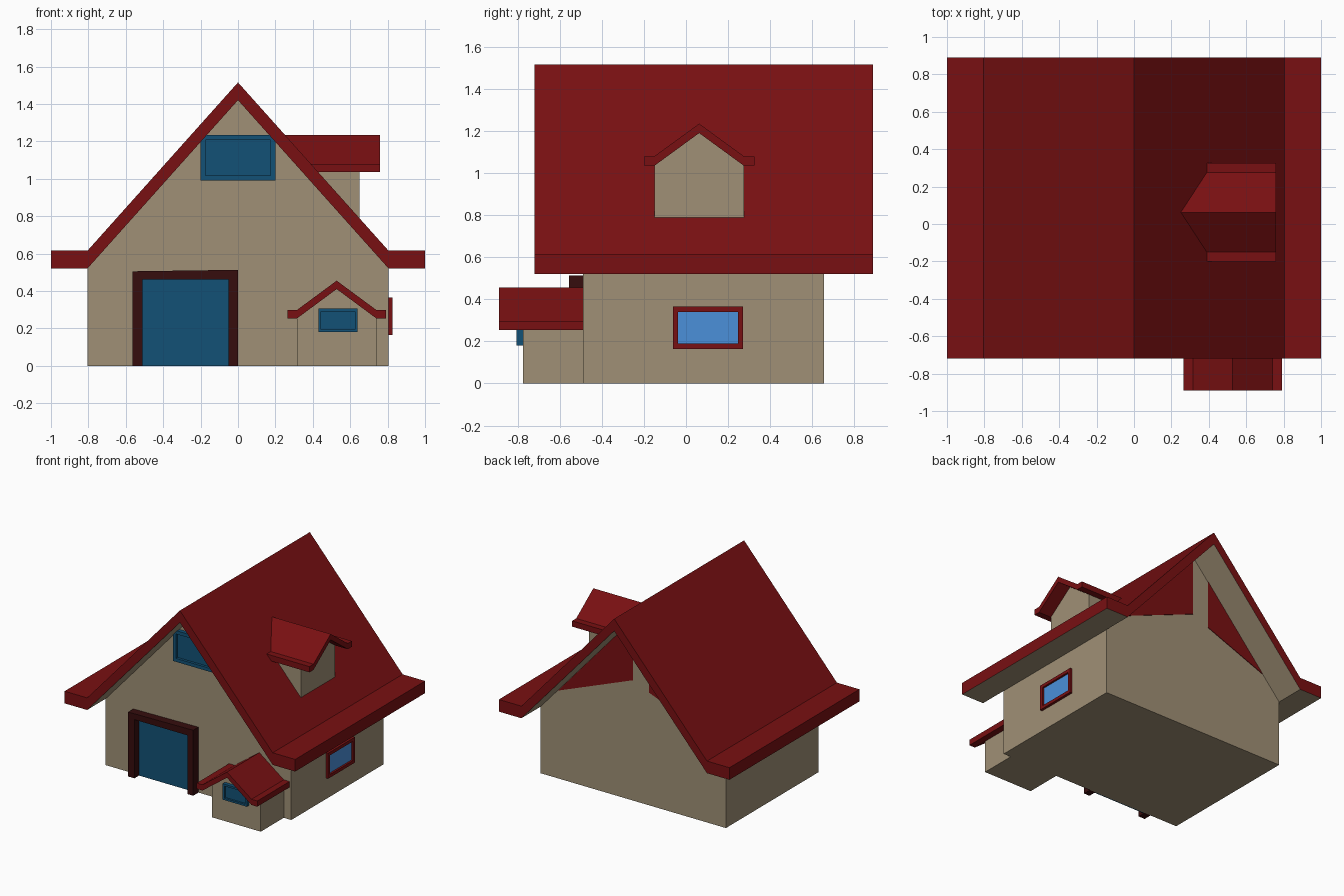
import bpy
import bmesh
from mathutils import Vector

cube = bpy.data.objects.get("Cube")
if cube:
    bpy.data.objects.remove(cube, do_unlink=True)


def material(name, rgb):
    m = bpy.data.materials.new(name)
    m.use_nodes = True
    m.diffuse_color = (*rgb, 1)
    m.node_tree.nodes["Principled BSDF"].inputs["Base Color"].default_value = (*rgb, 1)
    return m


BEIGE = material("beige wall", (0.35, 0.28, 0.18))
RED = material("red roof", (0.19, 0.005, 0.006))
MAROON = material("dark maroon", (0.037, 0.004, 0.004))
BLUE = material("deep blue", (0.006, 0.083, 0.18))
SKY = material("light blue glass", (0.07, 0.28, 0.7))


def prism(name, profile, axis, start, end, mat, under=None):
    """Extrude a (u, z) profile along x or y; optional second material below."""
    def place(u, z, d):
        return Vector((d, u, z)) if axis == "x" else Vector((u, d, z))

    bm = bmesh.new()
    face = bm.faces.new([bm.verts.new(place(u, z, start)) for u, z in profile])
    grown = bmesh.ops.extrude_face_region(bm, geom=[face], use_keep_orig=True)
    moved = [g for g in grown["geom"] if isinstance(g, bmesh.types.BMVert)]
    bmesh.ops.translate(bm, verts=moved, vec=place(0, 0, end - start))
    bmesh.ops.recalc_face_normals(bm, faces=bm.faces)
    bm.normal_update()
    mesh = bpy.data.meshes.new(name)
    mesh.materials.append(mat)
    if under:
        mesh.materials.append(under)
        for f in bm.faces:
            f.material_index = int(f.normal.z < -0.1)
    bm.to_mesh(mesh)
    bm.free()
    obj = bpy.data.objects.new(name, mesh)
    bpy.context.collection.objects.link(obj)
    return obj


def rect(u0, u1, z0, z1):
    return [(u0, z0), (u1, z0), (u1, z1), (u0, z1)]


def house(mid, half, base, eave, peak):
    return [(mid - half, base), (mid + half, base), (mid + half, eave),
            (mid, peak), (mid - half, eave)]


def gable_roof(mid, half, overhang, eave, peak, thick):
    """Pitched roof section with flat eaves."""
    right = [(half, eave), (overhang, eave), (overhang, eave + thick),
             (half, eave + thick)]
    low = [(mid, peak - thick)] + [(mid + u, z) for u, z in right]
    return low + [(mid, peak)] + [(mid - u, z) for u, z in reversed(right)]


def window(name, axis, outer, border, wall, out, frame_mat, pane_mat, recess):
    """Four frame bars around a slightly recessed pane."""
    u0, u1, z0, z1 = outer
    b = border
    bars = {"bottom": (u0, u1, z0, z0 + b), "top": (u0, u1, z1 - b, z1),
            "start": (u0, u0 + b, z0 + b, z1 - b), "end": (u1 - b, u1, z0 + b, z1 - b)}
    for side, r in bars.items():
        prism(f"{name}_frame_{side}", rect(*r), axis, wall, out, frame_mat)
    prism(f"{name}_pane", rect(u0 + b, u1 - b, z0 + b, z1 - b), axis,
          wall, out + recess, pane_mat)


# Main house and roof
prism("house_walls", house(0, 0.805, 0, 0.52, 1.42), "y", -0.49, 0.655, BEIGE)
prism("main_roof", gable_roof(0, 0.805, 1.0, 0.52, 1.515, 0.095), "y",
      -0.72, 0.89, RED, BEIGE)

# Red infill panels on the back gable
prism("back_gable_panel_left", [(0, 0.945), (0.65, 0.69), (0, 1.42)],
      "y", 0.65, 0.659, RED)
prism("back_gable_panel_right", [(-0.14, 0.886), (-0.65, 0.69), (-0.14, 1.263)],
      "y", 0.65, 0.659, RED)

# Roof dormer
prism("dormer_walls", house(0.0625, 0.2125, 0.7, 1.035, 1.19), "x", 0.3, 0.65, BEIGE)
prism("dormer_roof", gable_roof(0.0625, 0.2125, 0.263, 1.035, 1.235, 0.045),
      "x", 0.22, 0.76, RED)

# Front annex
prism("annex_walls", house(0.5275, 0.2125, 0, 0.255, 0.41), "y", -0.775, -0.4, BEIGE)
prism("annex_roof", gable_roof(0.5275, 0.2125, 0.263, 0.253, 0.455, 0.045),
      "y", -0.89, -0.45, RED)

# Windows
window("annex_window", "y", (0.43, 0.64, 0.18, 0.305), 0.015, -0.77, -0.805,
       BLUE, BLUE, 0.015)
window("gable_window", "y", (-0.2, 0.2, 0.99, 1.235), 0.027, -0.48, -0.52,
       BLUE, BLUE, 0.02)
window("side_window", "x", (-0.062, 0.272, 0.165, 0.365), 0.025, 0.79, 0.825,
       RED, SKY, -0.015)

# Garage door and surround
prism("garage_door", rect(-0.51, -0.05, 0, 0.46), "y", -0.48, -0.498, BLUE)
for side, x0, x1 in (("right", -0.565, -0.51), ("left", -0.05, 0)):
    prism(f"garage_post_{side}", rect(x0, x1, 0, 0.46), "y", -0.48, -0.555, MAROON)
prism("garage_lintel", [(-0.565, 0.46), (0, 0.46), (0, 0.513), (-0.565, 0.505)],
      "y", -0.48, -0.555, MAROON)
